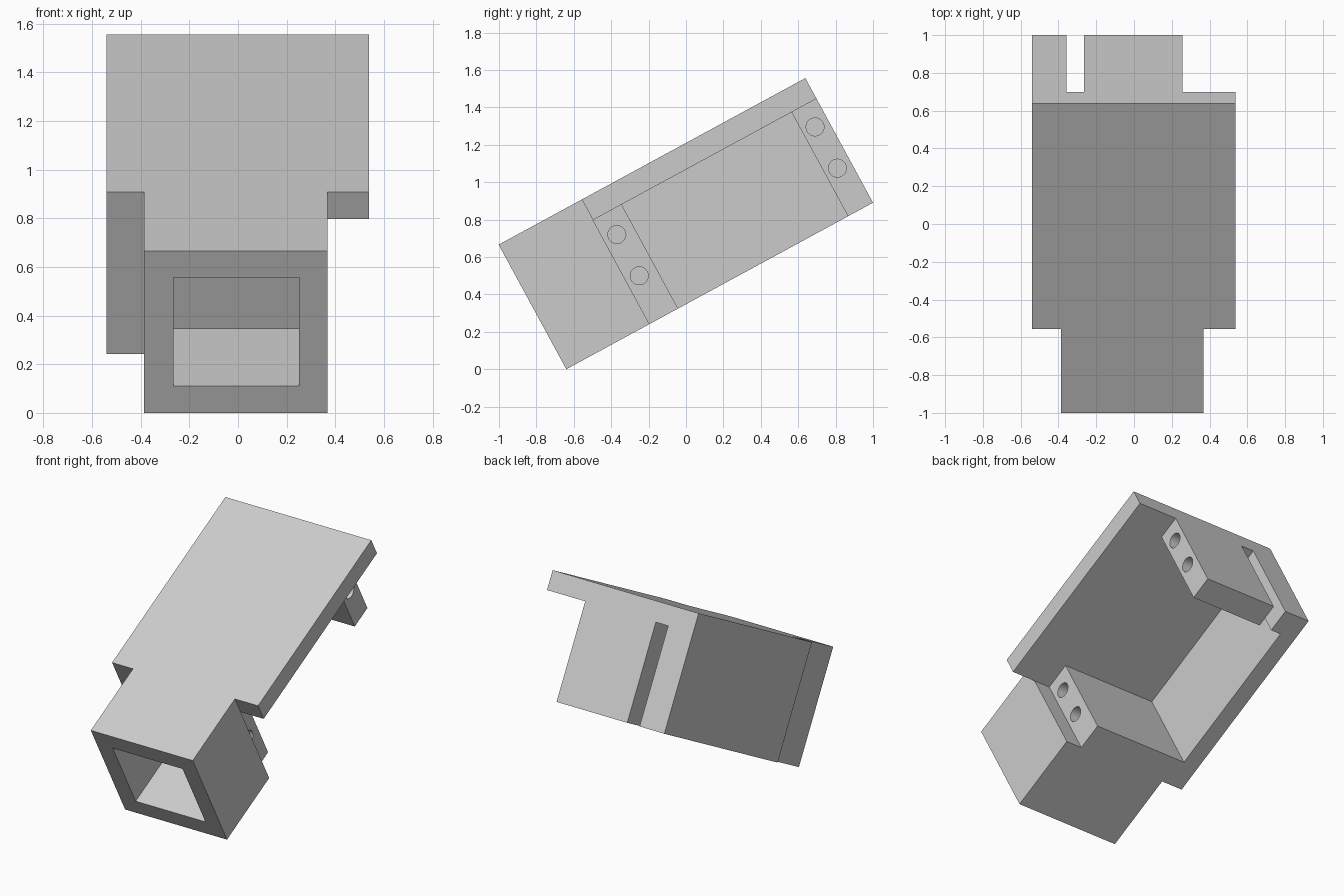
import bpy
import bmesh
from math import radians
from mathutils import Matrix, Vector

cube = bpy.data.objects.get("Cube")
if cube:
    bpy.data.objects.remove(cube, do_unlink=True)

LENGTH, HEIGHT = 1.866, 0.758
ROOF = 0.633      # underside of the top plate
STEP = 0.506      # where the neck meets the body

grey = bpy.data.materials.new("plain grey")
grey.use_nodes = True
colour = (0.6, 0.6, 0.6, 1)
grey.diffuse_color = colour
grey.node_tree.nodes["Principled BSDF"].inputs["Base Color"].default_value = colour


def add_object(name, bm):
    bmesh.ops.recalc_face_normals(bm, faces=bm.faces)
    mesh = bpy.data.meshes.new(name)
    bm.to_mesh(mesh)
    bm.free()
    mesh.materials.append(grey)
    obj = bpy.data.objects.new(name, mesh)
    bpy.context.collection.objects.link(obj)
    return obj


def prism(name, outline, low, high):
    """Extrude a plan outline from low to high."""
    bm = bmesh.new()
    face = bm.faces.new([bm.verts.new((x, y, low)) for x, y in outline])
    top = bmesh.ops.extrude_face_region(bm, geom=[face])["geom"]
    verts = [v for v in top if isinstance(v, bmesh.types.BMVert)]
    bmesh.ops.translate(bm, verts=verts, vec=(0, 0, high - low))
    return add_object(name, bm)


def hole(name, x, y, z, depth, radius=0.048):
    """Sideways round cutter entering from +x."""
    bm = bmesh.new()
    turn = Matrix.Rotation(radians(90), 4, "Y")
    place = Matrix.Translation(Vector((x, y, z)))
    bmesh.ops.create_cone(bm, cap_ends=True, segments=32, radius1=radius,
                          radius2=radius, depth=depth * 2, matrix=place @ turn)
    return add_object(name, bm)


def cut(target, cutter):
    mod = target.modifiers.new(cutter.name, "BOOLEAN")
    mod.operation = "DIFFERENCE"
    mod.solver = "EXACT"
    mod.object = cutter
    bpy.context.view_layer.objects.active = target
    bpy.ops.object.modifier_apply(modifier=mod.name)
    bpy.data.objects.remove(cutter, do_unlink=True)


# Housing: narrow neck in front, wide body behind
housing = prism("housing", [
    (-0.386, 0), (0.367, 0), (0.367, STEP), (0.538, STEP),
    (0.538, LENGTH), (-0.54, LENGTH), (-0.54, STEP), (-0.386, STEP)], 0, HEIGHT)

# Open bay under the plate, leaving two mounting walls, a side wall and a rear slot
cut(housing, prism("bay_cutter", [
    (1, STEP), (0.252, STEP), (0.252, 0.68), (-0.43, 0.68), (-0.43, 1.714),
    (-0.357, 1.714), (-0.357, 2), (-0.266, 2), (-0.266, 1.714),
    (0.256, 1.714), (0.256, 2), (1, 2)], -1, ROOF))

# Rectangular socket in the neck
cut(housing, prism("socket_cutter", [
    (-0.266, -1), (0.25, -1), (0.25, 0.497), (-0.266, 0.497)], 0.125, ROOF))

# Screw holes in the ends of both mounting walls
for y in (0.581, 1.787):
    for z in (0.253, 0.504):
        cut(housing, hole("screw_hole_cutter", 0.255, y, z, 0.3))

# Smooth the round holes and tilt the whole part
bpy.ops.object.select_all(action="DESELECT")
housing.select_set(True)
bpy.context.view_layer.objects.active = housing
bpy.ops.object.shade_smooth_by_angle(angle=radians(30))
housing.rotation_euler.x = radians(28.5)
housing.location.y = -0.64
